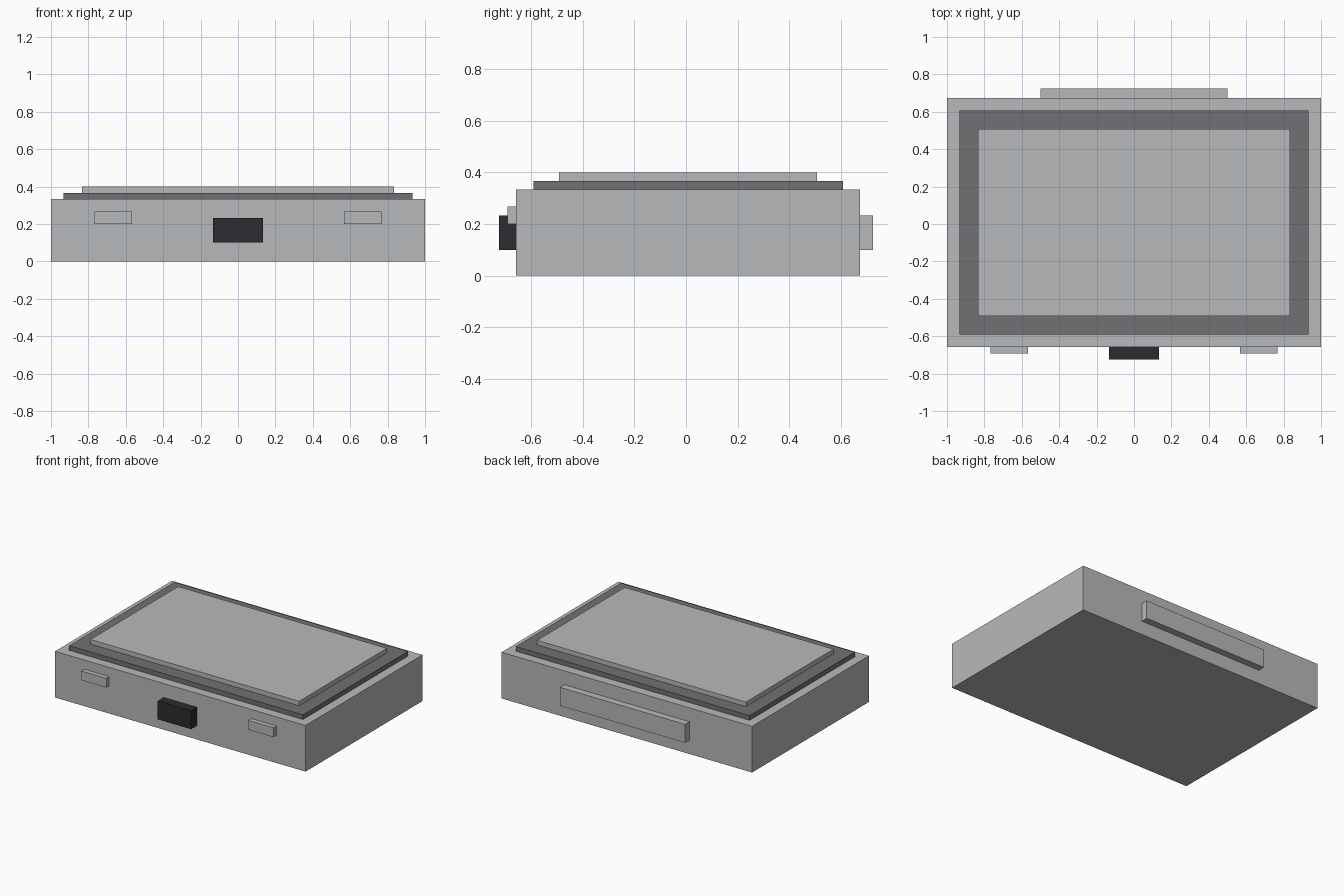
import bpy

cube = bpy.data.objects.get("Cube")
if cube:
    bpy.data.objects.remove(cube, do_unlink=True)


def material(name, rgb):
    mat = bpy.data.materials.new(name)
    mat.use_nodes = True
    mat.diffuse_color = (*rgb, 1)
    mat.node_tree.nodes["Principled BSDF"].inputs["Base Color"].default_value = (*rgb, 1)
    return mat


def box(name, x, y, z, mat):
    """Box spanning the given (low, high) range on each axis."""
    spans = (x, y, z)
    bpy.ops.mesh.primitive_cube_add(size=1, location=[(a + b) / 2 for a, b in spans])
    obj = bpy.context.object
    obj.name = name
    obj.scale = [b - a for a, b in spans]
    bpy.ops.object.transform_apply(location=False, rotation=False, scale=True)
    obj.data.materials.append(mat)
    return obj


light_grey = material("light grey", (0.47, 0.485, 0.50))
mid_grey = material("mid grey", (0.165, 0.16, 0.175))
near_black = material("near black", (0.025, 0.025, 0.029))

FRONT, BACK = -0.658, 0.675

# Case body and the stepped lid
box("case_body", (-1, 1), (FRONT, BACK), (0, 0.333), light_grey)
box("lid_border", (-0.933, 0.933), (-0.592, 0.608), (0.333, 0.367), mid_grey)
box("lid_panel", (-0.833, 0.833), (-0.492, 0.508), (0.367, 0.4), light_grey)

# Front latch and back hinge
box("front_latch", (-0.133, 0.133), (-0.725, FRONT), (0.1, 0.233), near_black)
box("back_hinge", (-0.5, 0.5), (BACK, 0.725), (0.1, 0.233), light_grey)

# Pair of front tabs
for side, sign in (("left", 1), ("right", -1)):
    x = sorted((sign * 0.567, sign * 0.767))
    box(side + "_front_tab", x, (-0.692, FRONT), (0.2, 0.267), light_grey)
